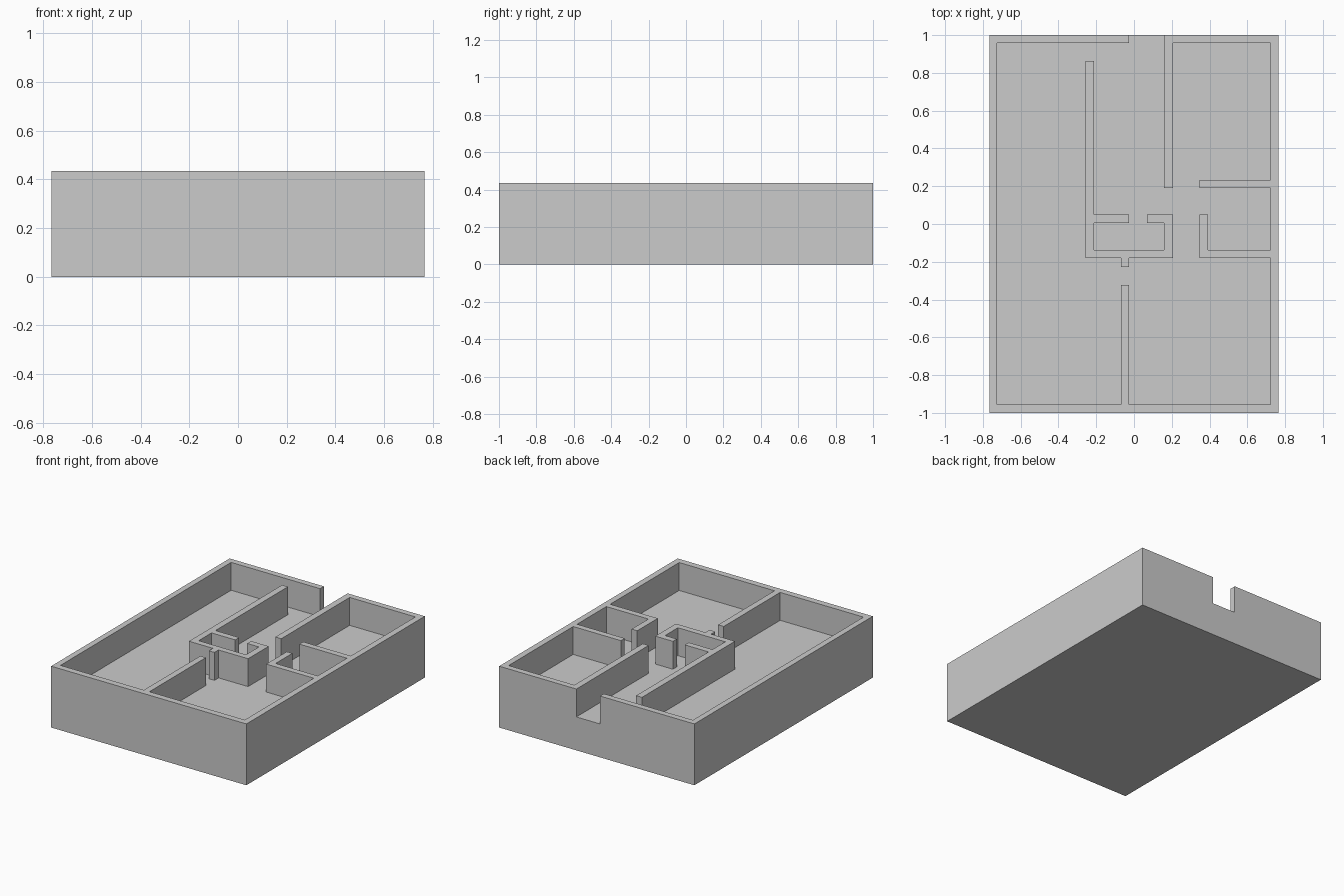
import bpy, bmesh

if "Cube" in bpy.data.objects:
    bpy.data.objects.remove(bpy.data.objects["Cube"])

X, Y = 0.766, 1.0            # outer half sizes
FLOOR, TOP = 0.237, 0.435    # floor level and wall top

# Walls in plan: x0, x1, y0, y1
walls = [
    # outer walls, with the entrance gap at the back
    (-X, X, -Y, -0.955),
    (-X, -0.724, -Y, Y),
    (0.722, X, -Y, Y),
    (-X, -0.026, 0.957, Y),
    (0.160, X, 0.957, Y),
    # hallway walls
    (0.160, 0.206, 0.190, Y),
    (-0.258, -0.212, -0.181, 0.862),
    # small central room
    (-0.258, -0.026, 0.006, 0.050),
    (0.068, 0.206, 0.006, 0.050),
    (0.160, 0.206, -0.181, 0.050),
    (-0.258, 0.206, -0.181, -0.138),
    # divider between the front rooms
    (-0.070, -0.026, -0.227, -0.138),
    (-0.070, -0.026, -Y, -0.323),
    # right-hand side room
    (0.348, X, 0.190, 0.233),
    (0.348, 0.392, -0.181, 0.050),
    (0.348, X, -0.181, -0.138),
]

xs = sorted({v for w in walls for v in w[:2]})
ys = sorted({v for w in walls for v in w[2:]})
zs = [0.0, FLOOR, TOP]


def solid(i, j, k):
    """True where a plan cell is filled: layer 0 is the slab, layer 1 the walls."""
    if not (0 <= i < len(xs) - 1 and 0 <= j < len(ys) - 1 and 0 <= k < 2):
        return False
    cx, cy = (xs[i] + xs[i + 1]) / 2, (ys[j] + ys[j + 1]) / 2
    return k == 0 or any(a < cx < b and c < cy < d for a, b, c, d in walls)


# One watertight skin around the slab and the joined walls
bm = bmesh.new()
grid = (xs, ys, zs)
for i in range(len(xs) - 1):
    for j in range(len(ys) - 1):
        for k in range(2):
            cell = (i, j, k)
            if not solid(*cell):
                continue
            for axis in range(3):
                for side in (0, 1):
                    near = list(cell)
                    near[axis] += 2 * side - 1
                    if solid(*near):
                        continue
                    u, v = (axis + 1) % 3, (axis + 2) % 3
                    loop = [(0, 0), (1, 0), (1, 1), (0, 1)]
                    verts = []
                    for du, dv in (loop if side else loop[::-1]):
                        p = list(cell)
                        p[axis] += side
                        p[u] += du
                        p[v] += dv
                        verts.append(bm.verts.new([grid[n][p[n]] for n in range(3)]))
                    bm.faces.new(verts)
bmesh.ops.remove_doubles(bm, verts=bm.verts[:], dist=1e-5)
# Merge the flat cells into clean large faces
bmesh.ops.dissolve_limit(bm, angle_limit=0.01, verts=bm.verts[:], edges=bm.edges[:])

mesh = bpy.data.meshes.new("floor_slab_and_walls")
bm.to_mesh(mesh)
bm.free()
house = bpy.data.objects.new("floor_slab_and_walls", mesh)
bpy.context.collection.objects.link(house)
